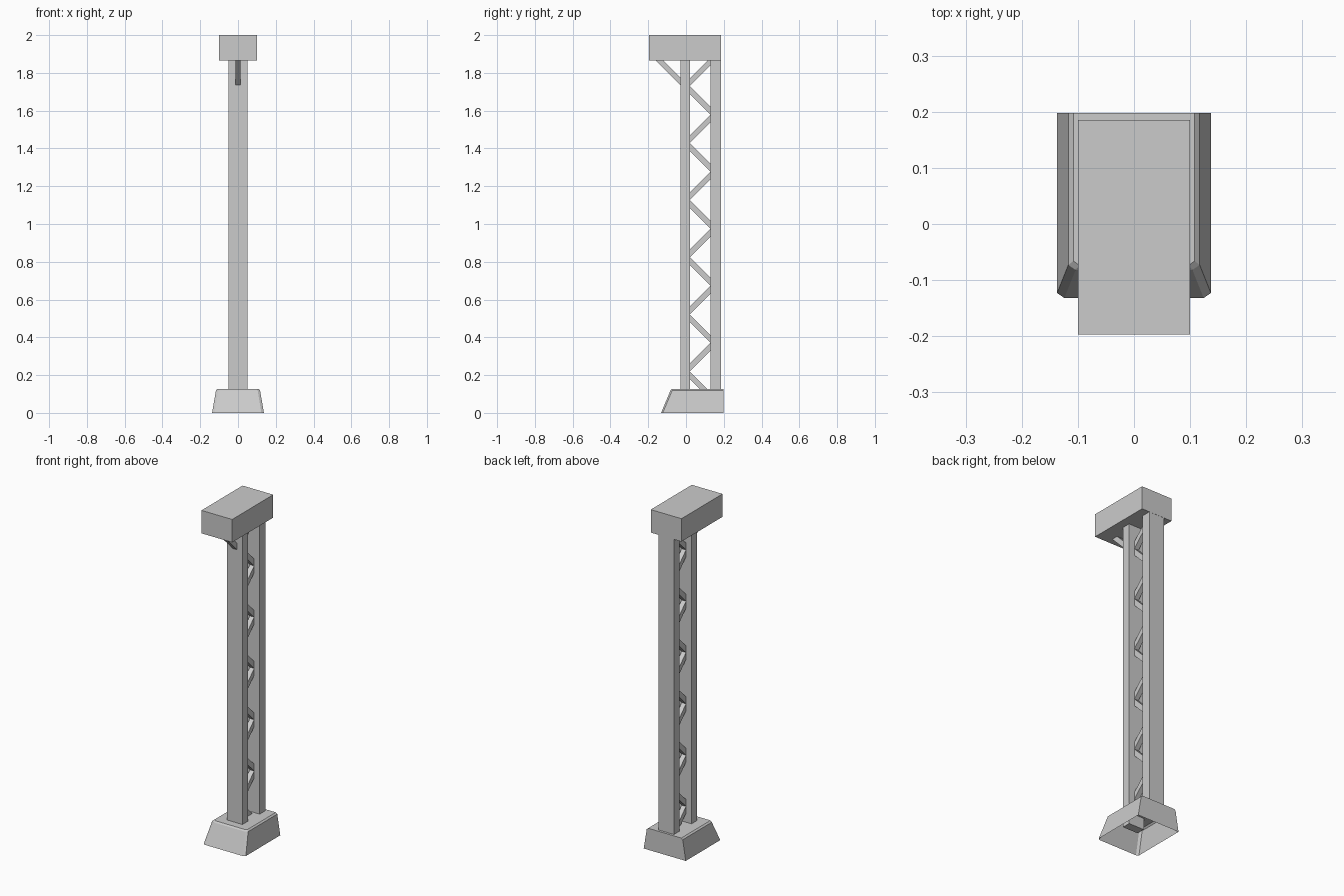
import bpy
import bmesh

cube = bpy.data.objects.get("Cube")
if cube:
    bpy.data.objects.remove(cube, do_unlink=True)

grey = bpy.data.materials.new("light_grey")
grey.use_nodes = True
grey.diffuse_color = (0.6, 0.6, 0.6, 1)
grey.node_tree.nodes["Principled BSDF"].inputs["Base Color"].default_value = (0.6, 0.6, 0.6, 1)


def finish(name, bm):
    bmesh.ops.recalc_face_normals(bm, faces=bm.faces)
    mesh = bpy.data.meshes.new(name)
    bm.to_mesh(mesh)
    bm.free()
    mesh.materials.append(grey)
    obj = bpy.data.objects.new(name, mesh)
    bpy.context.collection.objects.link(obj)
    return obj


def side_prism(name, profile, half_width):
    """Extrude a (y, z) outline across x."""
    bm = bmesh.new()
    face = bm.faces.new([bm.verts.new((-half_width, y, z)) for y, z in profile])
    ext = bmesh.ops.extrude_face_region(bm, geom=[face])
    moved = [v for v in ext["geom"] if isinstance(v, bmesh.types.BMVert)]
    bmesh.ops.translate(bm, verts=moved, vec=(2 * half_width, 0, 0))
    return finish(name, bm)


def box(name, half_width, y0, y1, z0, z1):
    return side_prism(name, [(y0, z0), (y1, z0), (y1, z1), (y0, z1)], half_width)


def diagonal(name, y0, z0, y1, z1, height):
    """Sloped bar with vertical ends; z0 and z1 are on its lower edge."""
    return side_prism(name, [(y0, z0), (y1, z1), (y1, z1 + height), (y0, z0 + height)], 0.014)


# Hollow foot, open underneath: tapered walls, clipped front corners, eased top edge
BACK = 0.198
bm = bmesh.new()
rings = []
for z, half, front, dx, dy in [(0, 0.137, -0.132, 0.013, 0.009),
                               (0.119, 0.117, -0.082, 0.013, 0.009),
                               (0.127, 0.108, -0.074, 0.011, 0.008)]:
    right = [(half, BACK), (half, front + dy), (half - dx, front)]
    outline = right + [(-x, y) for x, y in reversed(right)]
    rings.append([bm.verts.new((x, y, z)) for x, y in outline])
for low, high in zip(rings, rings[1:]):
    for i in range(len(low)):
        j = (i + 1) % len(low)
        bm.faces.new((low[i], low[j], high[j], high[i]))
bm.faces.new(rings[-1])
finish("foot", bm)

# Uprights and head block
FRONT_IN, BACK_IN = 0.02, 0.13
HEAD_Z = 1.865
box("front_post", 0.05, -0.03, FRONT_IN, 0.06, HEAD_Z)
box("back_post", 0.05, BACK_IN, 0.184, 0.06, HEAD_Z)
box("head_block", 0.1, -0.197, 0.185, HEAD_Z, 2)

# Zigzag lattice between the posts
BAR, RUN, PERIOD = 0.041, BACK_IN - FRONT_IN, 0.302
for i in range(6):
    node = 1.73 - i * PERIOD
    diagonal(f"rising_brace_{i + 1}", FRONT_IN, node, BACK_IN, node + RUN, BAR)
    diagonal(f"falling_brace_{i + 1}", FRONT_IN, node - BAR, BACK_IN, node - BAR - RUN, BAR)

# Strut under the overhanging head
side_prism("head_strut", [(-0.03, 1.735), (-0.03, 1.775), (-0.12, HEAD_Z), (-0.16, HEAD_Z)], 0.014)
